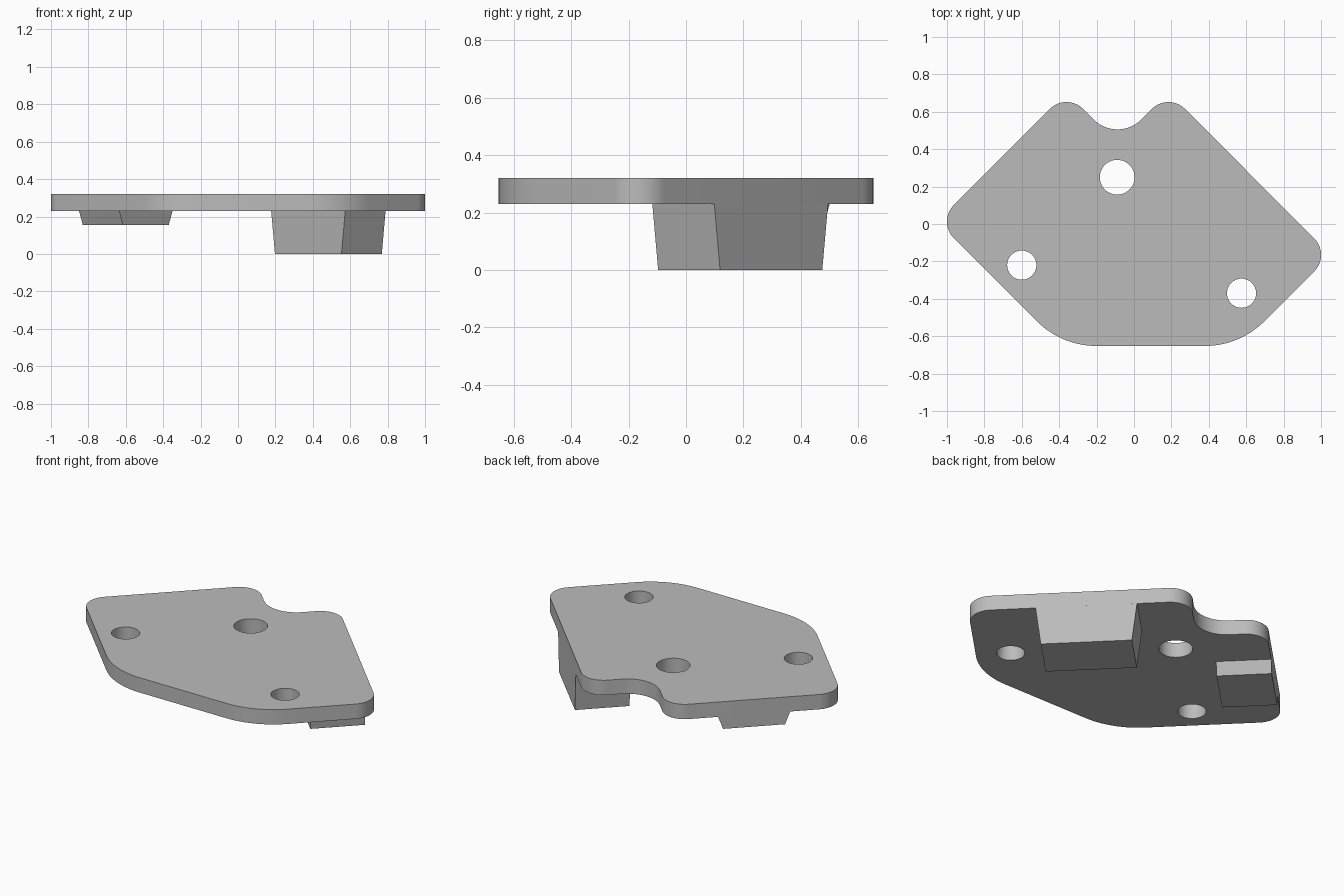
import bpy, bmesh, math
from mathutils import Vector

cube = bpy.data.objects.get("Cube")
if cube:
    bpy.data.objects.remove(cube)

grey = bpy.data.materials.new("plain_grey")
grey.use_nodes = True
grey.diffuse_color = (0.5, 0.5, 0.5, 1)
grey.node_tree.nodes["Principled BSDF"].inputs["Base Color"].default_value = (0.5, 0.5, 0.5, 1)

PLATE_BOTTOM, PLATE_TOP = 0.23, 0.32


def fillet(corners, steps=14):
    """Round each (x, y, radius) corner of a closed outline with a tangent arc."""
    points = []
    for i, (x, y, r) in enumerate(corners):
        p = Vector((x, y))
        a = (Vector(corners[i - 1][:2]) - p).normalized()
        b = (Vector(corners[(i + 1) % len(corners)][:2]) - p).normalized()
        half = a.angle(b) / 2
        centre = p + (a + b).normalized() * r / math.sin(half)
        start = p + a * r / math.tan(half) - centre
        end = p + b * r / math.tan(half) - centre
        sweep = math.pi - 2 * half
        for k in range(steps + 1):
            t = k / steps
            points.append(centre + (start * math.sin((1 - t) * sweep)
                                    + end * math.sin(t * sweep)) / math.sin(sweep))
    return points


def circle(x, y, r, n=48):
    return [Vector((x + r * math.cos(math.tau * k / n), y + r * math.sin(math.tau * k / n)))
            for k in range(n)]


def make_plate(name, loops):
    """Fill an outline with holes and give it thickness."""
    curve = bpy.data.curves.new(name, "CURVE")
    curve.dimensions = "2D"
    curve.fill_mode = "BOTH"
    curve.extrude = (PLATE_TOP - PLATE_BOTTOM) / 2
    for loop in loops:
        spline = curve.splines.new("POLY")
        spline.points.add(len(loop) - 1)
        for point, co in zip(spline.points, loop):
            point.co = (co.x, co.y, 0, 1)
        spline.use_cyclic_u = True
    ob = bpy.data.objects.new(name, curve)
    bpy.context.collection.objects.link(ob)
    bpy.ops.object.select_all(action="DESELECT")
    ob.select_set(True)
    bpy.context.view_layer.objects.active = ob
    bpy.ops.object.convert(target="MESH")
    ob = bpy.context.view_layer.objects.active
    bm = bmesh.new()
    bm.from_mesh(ob.data)
    bmesh.ops.remove_doubles(bm, verts=bm.verts, dist=0.0005)
    bmesh.ops.recalc_face_normals(bm, faces=bm.faces)
    bmesh.ops.translate(bm, verts=bm.verts, vec=(0, 0, (PLATE_TOP + PLATE_BOTTOM) / 2))
    bm.to_mesh(ob.data)
    bm.free()
    ob.data.materials.clear()
    ob.data.materials.append(grey)
    bpy.ops.object.shade_smooth_by_angle(angle=math.radians(30))


def make_foot(name, edge_mid, outward, top_length, bottom_length, depth, bottom):
    """Block flush with the plate edge, its two ends tapering downwards."""
    mid, out = Vector(edge_mid), Vector(outward).normalized()
    along = Vector((-out.y, out.x))
    bm = bmesh.new()
    rings = []
    for z, length in ((bottom, bottom_length), (PLATE_BOTTOM, top_length)):
        ring = []
        for side, inset in ((-1, 0), (1, 0), (1, depth), (-1, depth)):
            p = mid + along * side * length / 2 - out * inset
            ring.append(bm.verts.new((p.x, p.y, z)))
        rings.append(ring)
        bm.faces.new(ring)
    low, high = rings
    for i in range(4):
        j = (i + 1) % 4
        bm.faces.new((low[i], low[j], high[j], high[i]))
    bmesh.ops.recalc_face_normals(bm, faces=bm.faces)
    mesh = bpy.data.meshes.new(name)
    bm.to_mesh(mesh)
    bm.free()
    mesh.materials.append(grey)
    bpy.context.collection.objects.link(bpy.data.objects.new(name, mesh))


# Plate: rounded outline with a notch at the back and three through holes
outline = fillet([
    (-1.052, 0.013, 0.125), (-0.361, 0.704, 0.125), (-0.088, 0.431, 0.18),
    (0.184, 0.704, 0.125), (1.052, -0.165, 0.125), (0.565, -0.652, 0.45),
    (-0.387, -0.652, 0.45)])
make_plate("mounting_plate", [
    outline, circle(-0.09, 0.25, 0.093), circle(-0.6, -0.22, 0.078), circle(0.575, -0.37, 0.078)])

# Feet under the plate, one deep and one shallow
make_foot("deep_foot", (0.591, 0.2965), (1, 1), 0.56, 0.503, 0.305, 0)
make_foot("shallow_foot", (-0.7075, 0.3575), (-1, 1), 0.403, 0.346, 0.304, 0.155)
